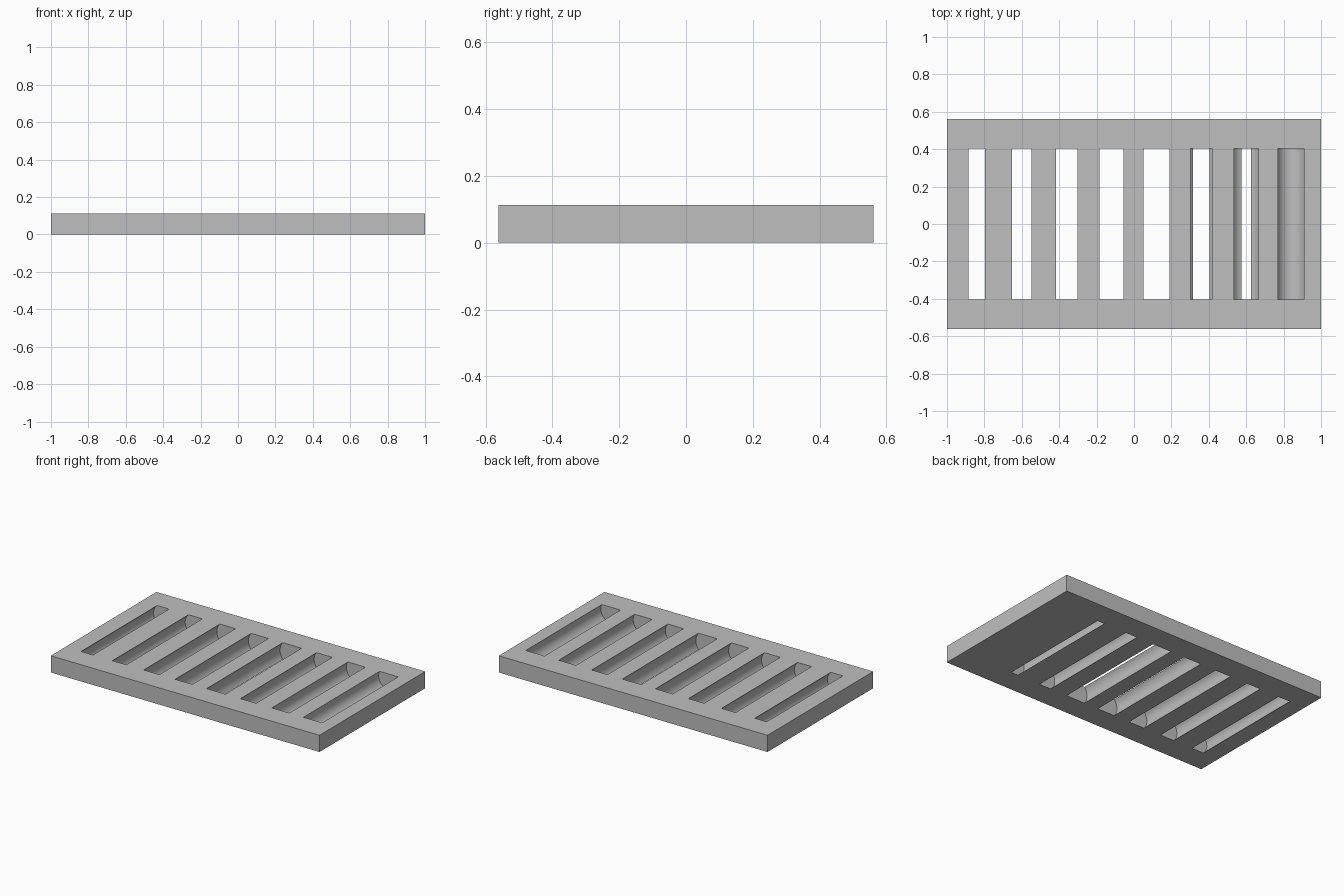
import bpy, bmesh, math
from mathutils import Matrix

cube = bpy.data.objects.get("Cube")
if cube:
    bpy.data.objects.remove(cube, do_unlink=True)

MM = 2 / 89                      # model units per millimetre
LENGTH, WIDTH, THICK = 2.0, 50 * MM, 5 * MM
SLOT_LENGTH, PITCH = 36 * MM, 0.24

# (radius, axis height) of each slot, left to right, in millimetres
slots = [(3.18, 2.5), (3.4, 2.5), (3.6, 2.5), (3.8, 2.5), (4.0, 2.5),
         (3.4, 2.8), (3.4, 3.2), (3.4, 3.6)]

grey = bpy.data.materials.new("plain grey")
grey.use_nodes = True
colour = (0.52, 0.52, 0.52, 1)
grey.diffuse_color = colour
grey.node_tree.nodes["Principled BSDF"].inputs["Base Color"].default_value = colour


def make_object(name, bm):
    bmesh.ops.recalc_face_normals(bm, faces=bm.faces)
    mesh = bpy.data.meshes.new(name)
    bm.to_mesh(mesh)
    bm.free()
    mesh.materials.append(grey)
    obj = bpy.data.objects.new(name, mesh)
    bpy.context.collection.objects.link(obj)
    return obj


# Flat rectangular plate
bm = bmesh.new()
bmesh.ops.create_cube(bm, size=1, matrix=Matrix.Translation((0, 0, THICK / 2))
                      @ Matrix.Diagonal((LENGTH, WIDTH, THICK, 1)))
plate = make_object("slotted_plate", bm)

# Row of lying cylinders that hollow out the slots
bm = bmesh.new()
for i, (radius, height) in enumerate(slots):
    place = (Matrix.Translation(((i - 3.5) * PITCH, 0, height * MM))
             @ Matrix.Rotation(math.pi / 2, 4, "X"))
    bmesh.ops.create_cone(bm, cap_ends=True, segments=96, radius1=radius * MM,
                          radius2=radius * MM, depth=SLOT_LENGTH, matrix=place)
cutter = make_object("slot_cutter", bm)
cutter.hide_render = True

# Cut the slots and keep their rims sharp
cut = plate.modifiers.new("slots", "BOOLEAN")
cut.operation = "DIFFERENCE"
cut.solver = "EXACT"
cut.object = cutter
bpy.ops.object.select_all(action="DESELECT")
plate.select_set(True)
bpy.context.view_layer.objects.active = plate
bpy.ops.object.modifier_apply(modifier=cut.name)
bpy.data.objects.remove(cutter, do_unlink=True)
bpy.ops.object.shade_smooth_by_angle(angle=math.radians(30))
